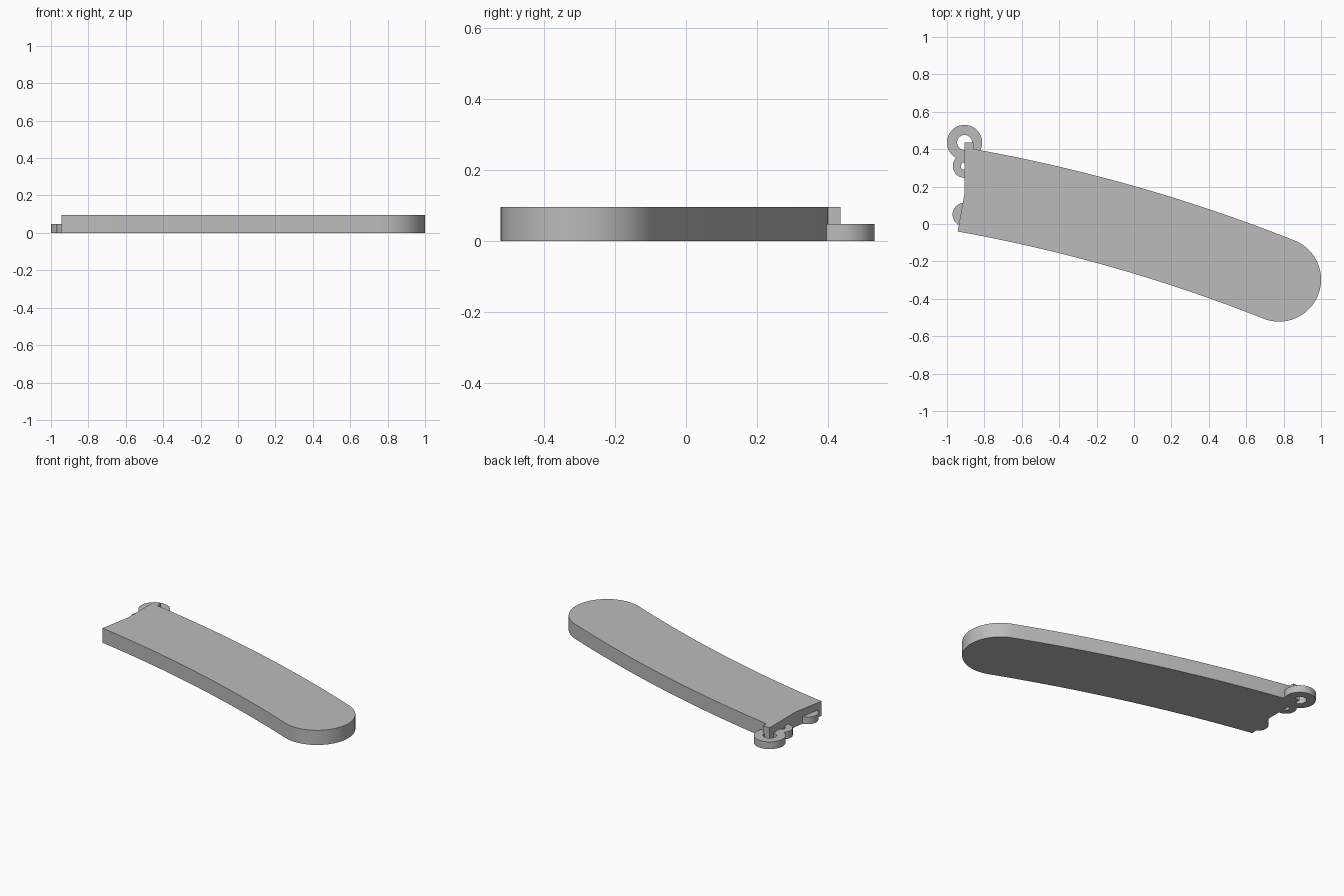
import bpy, bmesh, math
from mathutils import Vector
from mathutils.geometry import intersect_line_line_2d  # noqa: F401

cube = bpy.data.objects.get("Cube")
if cube:
    bpy.data.objects.remove(cube, do_unlink=True)

THICK, LUG_THICK = 0.095, 0.047

grey = bpy.data.materials.new("plain grey")
grey.use_nodes = True
colour = (0.5, 0.5, 0.5, 1)
grey.diffuse_color = colour
grey.node_tree.nodes["Principled BSDF"].inputs["Base Color"].default_value = colour


def finish(bm, name):
    bmesh.ops.recalc_face_normals(bm, faces=bm.faces[:])
    mesh = bpy.data.meshes.new(name)
    bm.to_mesh(mesh)
    bm.free()
    mesh.materials.append(grey)
    obj = bpy.data.objects.new(name, mesh)
    bpy.context.collection.objects.link(obj)
    bpy.ops.object.select_all(action='DESELECT')
    obj.select_set(True)
    bpy.context.view_layer.objects.active = obj
    bpy.ops.object.shade_smooth_by_angle(angle=math.radians(30))


def bow(a, b, mid_rise, steps=24):
    """Gently bowed edge from a to b, raised by mid_rise at its middle."""
    a, b = Vector(a), Vector(b)
    side = Vector((a.y - b.y, b.x - a.x)).normalized()
    return [a.lerp(b, i / steps) + side * mid_rise * 4 * (i / steps) * (1 - i / steps)
            for i in range(steps + 1)]


def arc(centre, radius, start, end, steps):
    return [Vector(centre) + radius * Vector((math.cos(t), math.sin(t)))
            for t in (start + (end - start) * i / steps for i in range(steps + 1))]


def slab(name, outline, height):
    bm = bmesh.new()
    face = bm.faces.new([bm.verts.new((p.x, p.y, 0)) for p in outline])
    top = bmesh.ops.extrude_face_region(bm, geom=[face])["geom"]
    bmesh.ops.translate(bm, vec=(0, 0, height),
                        verts=[v for v in top if isinstance(v, bmesh.types.BMVert)])
    finish(bm, name)


def ring(name, centre, outer, inner, height, sides=48):
    bm = bmesh.new()
    loops = []
    for radius, z in ((outer, 0), (outer, height), (inner, height), (inner, 0)):
        points = arc(centre, radius, 0, math.tau, sides)[:-1]
        loops.append([bm.verts.new((p.x, p.y, z)) for p in points])
    for k in range(4):
        a, b = loops[k], loops[(k + 1) % 4]
        for i in range(sides):
            j = (i + 1) % sides
            bm.faces.new((a[i], a[j], b[j], b[i]))
    finish(bm, name)


# Curved blade with a rounded tip and a small square catch at the root
tip, tip_radius = (0.775, -0.297), 0.225
round_tip = arc(tip, tip_radius, math.radians(-114), math.radians(66), 40)
lower_edge = bow((-0.943, -0.04), round_tip[0], 0.042)
upper_edge = bow(round_tip[-1], (-0.852, 0.4), -0.045)
root = [Vector(p) for p in ((-0.857, 0.4), (-0.857, 0.435), (-0.905, 0.435),
                            (-0.905, 0.17))]
slab("blade", lower_edge + round_tip[1:-1] + upper_edge + root, THICK)

# Thin lugs along the root
ring("large_eyelet", (-0.906, 0.436), 0.094, 0.04, LUG_THICK)
ring("small_eyelet", (-0.906, 0.31), 0.063, 0.02, LUG_THICK)
slab("stop_lug", arc((-0.907, 0.05), 0.063, 0, math.tau, 48)[:-1], LUG_THICK)
